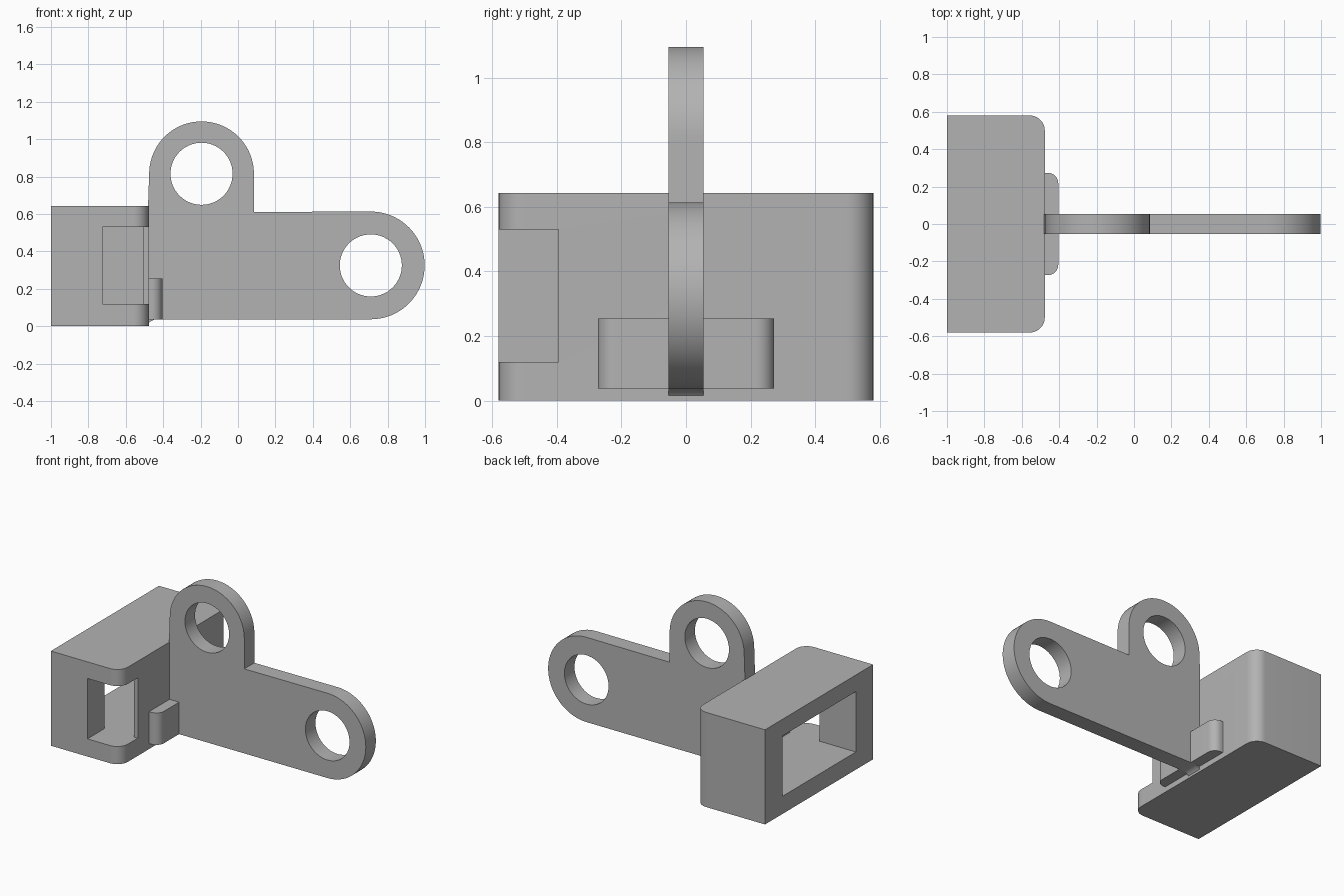
import bpy, bmesh, math
from mathutils import Vector

if "Cube" in bpy.data.objects:
    bpy.data.objects.remove(bpy.data.objects["Cube"], do_unlink=True)

grey = bpy.data.materials.new("plain grey")
grey.use_nodes = True
GREY = (0.45, 0.45, 0.45, 1)
grey.diffuse_color = GREY
grey.node_tree.nodes["Principled BSDF"].inputs["Base Color"].default_value = GREY


def prism(name, outline, direction):
    """Extrude a closed 3D outline along a direction."""
    bm = bmesh.new()
    face = bm.faces.new([bm.verts.new(p) for p in outline])
    moved = bmesh.ops.extrude_face_region(bm, geom=[face])["geom"]
    bmesh.ops.translate(bm, vec=Vector(direction),
                        verts=[v for v in moved if isinstance(v, bmesh.types.BMVert)])
    bmesh.ops.recalc_face_normals(bm, faces=bm.faces)
    mesh = bpy.data.meshes.new(name)
    bm.to_mesh(mesh)
    bm.free()
    mesh.materials.append(grey)
    obj = bpy.data.objects.new(name, mesh)
    bpy.context.collection.objects.link(obj)
    return obj


def arc(cx, cy, r, start, end, steps):
    angles = [math.radians(start + (end - start) * i / steps) for i in range(steps + 1)]
    return [(cx + r * math.cos(a), cy + r * math.sin(a)) for a in angles]


def rounded_block(name, x0, x1, half_y, z0, z1, r):
    """Block whose two upright edges on the +x side are rounded."""
    plan = [(x0, -half_y)]
    plan += arc(x1 - r, r - half_y, r, -90, 0, 10)
    plan += arc(x1 - r, half_y - r, r, 0, 90, 10)
    plan += [(x0, half_y)]
    return prism(name, [(x, y, z0) for x, y in plan], (0, 0, z1 - z0))


def box(name, x0, x1, y0, y1, z0, z1):
    plan = [(x0, y0, z0), (x1, y0, z0), (x1, y1, z0), (x0, y1, z0)]
    return prism(name, plan, (0, 0, z1 - z0))


def select(obj):
    bpy.ops.object.select_all(action="DESELECT")
    obj.select_set(True)
    bpy.context.view_layer.objects.active = obj


def cut(obj, cutter):
    cutter.hide_render = True
    mod = obj.modifiers.new("cut", "BOOLEAN")
    mod.operation = "DIFFERENCE"
    mod.solver = "EXACT"
    mod.object = cutter
    select(obj)
    bpy.ops.object.modifier_apply(modifier=mod.name)
    bpy.data.objects.remove(cutter, do_unlink=True)


WALL_X = -0.477          # outer face of the housing's closed side
HALF_T = 0.054           # half thickness of the arm plate
HOLE_R = 0.166
LUG, TIP = (-0.195, 0.815), (0.71, 0.325)

# Hollow housing, open on -x, with a notch through one corner
housing = rounded_block("housing", -1, WALL_X, 0.58, 0, 0.643, 0.08)
cut(housing, box("cavity_cutter", -1.1, -0.504, -0.395, 0.395, 0.12, 0.53))
cut(housing, box("notch_cutter", -0.725, -0.4, -0.7, -0.394, 0.12, 0.53))

# Rounded tab on the closed side
tab = rounded_block("tab", WALL_X - 0.005, -0.405, 0.273, 0.037, 0.254, 0.055)

# Arm plate with an upper lug, a rounded tip and a small fillet at the root
outline = [(WALL_X - 0.004, 0.01), (-0.471, 0.024), (-0.445, 0.037)]
outline += arc(*TIP, 0.288, -90, 90, 40)
outline += [(0.085, 0.611)]
outline += arc(*LUG, 0.28, 0, 180, 40)
outline += [(WALL_X - 0.004, 0.64)]
arm = prism("arm_plate", [(x, -HALF_T, z) for x, z in outline], (0, 2 * HALF_T, 0))
for centre in (LUG, TIP):
    ring = arc(*centre, HOLE_R, 0, 360, 56)[:-1]
    cut(arm, prism("hole_cutter", [(x, -0.2, z) for x, z in ring], (0, 0.4, 0)))

# Smooth the round surfaces, keep the flat edges crisp
for part in (housing, tab, arm):
    select(part)
    bpy.ops.object.shade_smooth_by_angle(angle=math.radians(30))
